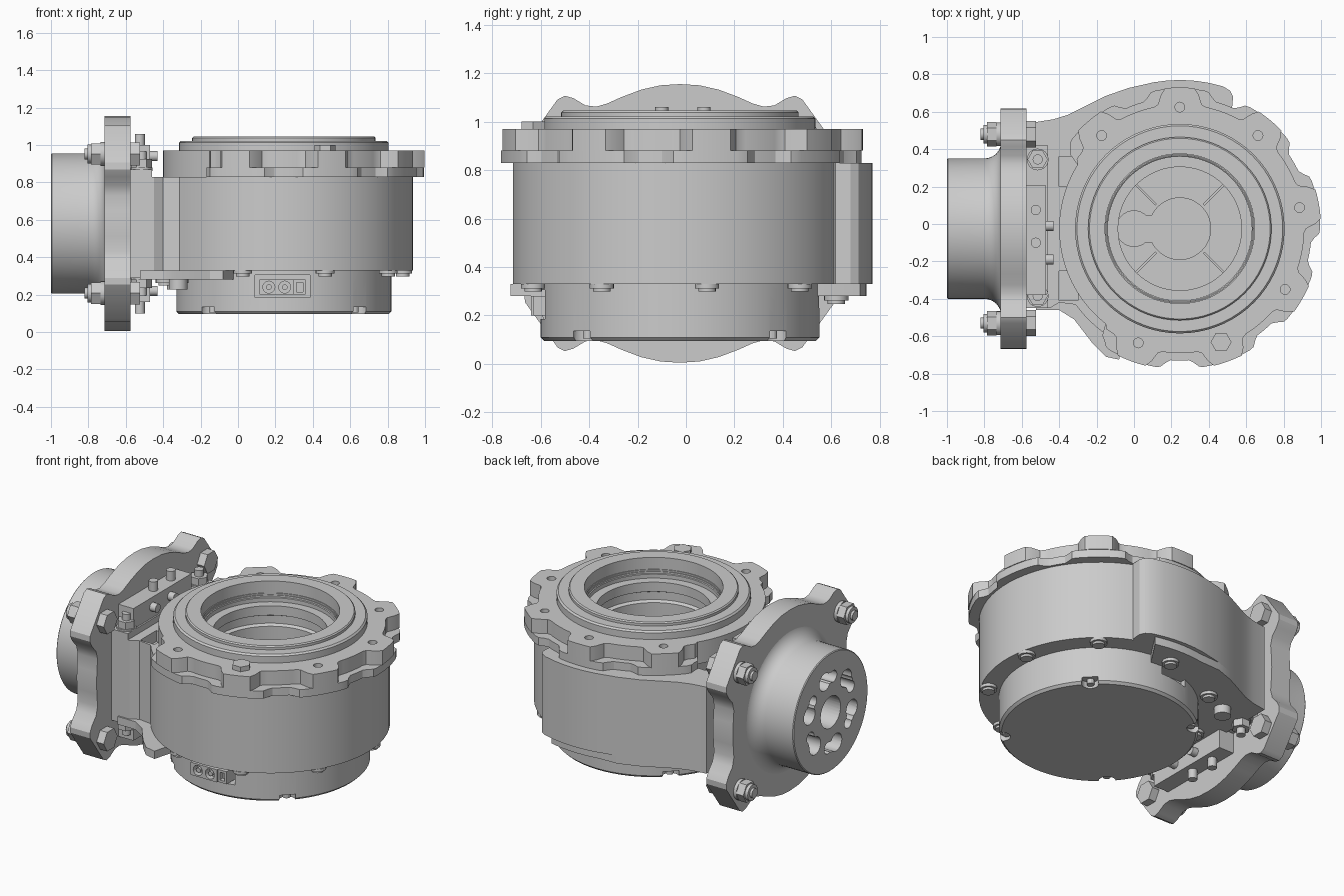
import bpy, bmesh
from math import sin, cos, radians, pi
from mathutils import Vector

if "Cube" in bpy.data.objects:
    bpy.data.objects.remove(bpy.data.objects["Cube"])

CX, CY = 0.245, -0.025      # vertical motor axis
FZ = 0.58                   # height of the horizontal output axis

# ---------- helpers ----------
def place(u, v, w, axis):
    return {'z': (u, v, w), 'x': (w, u, v), 'y': (u, w, v)}[axis]

def finish(name, bm):
    bmesh.ops.remove_doubles(bm, verts=bm.verts, dist=1e-5)
    bmesh.ops.recalc_face_normals(bm, faces=bm.faces)
    me = bpy.data.meshes.new(name)
    bm.to_mesh(me)
    bm.free()
    ob = bpy.data.objects.new(name, me)
    bpy.context.collection.objects.link(ob)
    return ob

def extrude(name, pts, w0, w1, axis='z'):
    bm = bmesh.new()
    lo = [bm.verts.new(place(u, v, w0, axis)) for u, v in pts]
    hi = [bm.verts.new(place(u, v, w1, axis)) for u, v in pts]
    bm.faces.new(lo)
    bm.faces.new(hi)
    n = len(pts)
    for i in range(n):
        j = (i + 1) % n
        bm.faces.new((lo[i], lo[j], hi[j], hi[i]))
    return finish(name, bm)

def lathe(name, prof, c, axis='z', n=72):
    bm = bmesh.new()
    rings = [[bm.verts.new(place(c[0] + r * cos(2 * pi * k / n), c[1] + r * sin(2 * pi * k / n), w, axis))
              for k in range(n)] for r, w in prof]
    for a, b in zip(rings, rings[1:]):
        for k in range(n):
            m = (k + 1) % n
            bm.faces.new((a[k], a[m], b[m], b[k]))
    return finish(name, bm)

def cyl(name, u, v, r, w0, w1, axis='z', n=24):
    return extrude(name, [(u + r * cos(2 * pi * k / n), v + r * sin(2 * pi * k / n)) for k in range(n)], w0, w1, axis)

def box(name, x0, x1, y0, y1, z0, z1):
    return extrude(name, [(x0, y0), (x1, y0), (x1, y1), (x0, y1)], z0, z1)

def cut(ob, *cutters):
    bpy.context.view_layer.objects.active = ob
    for c in cutters:
        m = ob.modifiers.new('cut', 'BOOLEAN')
        m.operation, m.object, m.solver = 'DIFFERENCE', c, 'EXACT'
        bpy.ops.object.modifier_apply(modifier=m.name)
        bpy.data.objects.remove(c)

def polar(r, deg):
    return (CX + r * cos(radians(deg)), CY + r * sin(radians(deg)))

def arc(r, a0, a1, step=5):
    n = max(1, round((a1 - a0) / step))
    return [polar(r, a0 + (a1 - a0) * i / n) for i in range(n + 1)]

def bore(r=0.395):
    return cyl('bore_cutter', CX, CY, r, 0.32, 1.2, n=72)

# ---------- bottom cap with notches, window and connector recess ----------
cap = lathe('bottom_cap', [(0, 0.095), (0.56, 0.095), (0.575, 0.11), (0.575, 0.34), (0, 0.34)], (CX, CY))
for a in (45, 135, 225, 315):
    p = polar(0.56, a)
    cut(cap, cyl('notch_cutter', *p, 0.05, 0.05, 0.135, n=16))
    cyl('cap_screw', *polar(0.535, a), 0.022, 0.105, 0.15, n=12)
cut(cap, box('socket_cutter', 0.09, 0.385, -0.7, -0.5, 0.185, 0.305),
    box('window_cutter', 0.05, 0.25, 0.48, 0.7, 0.23, 0.30))
plug = box('connector', 0.115, 0.30, -0.64, -0.48, 0.20, 0.28)
for x in (0.165, 0.25):
    cut(plug, cyl('pin_cutter', x, 0.24, 0.032, -0.7, -0.60, 'y', 16))
    cyl('connector_pin', x, 0.24, 0.015, -0.635, -0.58, 'y', 12)
small = box('small_connector', 0.30, 0.36, -0.63, -0.48, 0.20, 0.28)
cut(small, box('slot_cutter', 0.313, 0.347, -0.7, -0.60, 0.215, 0.265))

# ---------- main housing with the swollen rear and the arm ----------
rear = [(-0.03, 0.727), (-0.15, 0.685), (-0.25, 0.635), (-0.35, 0.585), (-0.43, 0.56), (-0.525, 0.545)]
outline = ([polar(0.69, 67), polar(0.70, 66.5), polar(0.76, 68), polar(0.785, 70)] + arc(0.795, 73, 100)
           + rear + [(-0.525, 0.46), (-0.58, 0.46), (-0.58, -0.45), (-0.45, -0.45), (-0.40, -0.42)]
           + arc(0.69, 216, 422))
housing = extrude('main_housing', outline, 0.33, 0.83)
cut(housing, bore())
# recessed pockets in the arm's top
for y in (0.28, -0.33):
    cut(housing, box('pocket_cutter', -0.40, -0.30, y - 0.08, y + 0.08, 0.76, 0.9))
extrude('lower_foot_plate', arc(0.77, 75, 100) + rear + [
    (-0.525, -0.46), (-0.40, -0.46), (-0.32, -0.51), (-0.22, -0.64), (-0.15, -0.71), (-0.08, -0.725),
    (-0.06, -0.65), (0.0, -0.45), (0.3, 0.5)], 0.28, 0.33)

# ---------- lobed mounting flange, two tiers ----------
def lobed(name, valley, lobe, half, z0, z1):
    pts = []
    for i in range(180):
        a = i * 2
        d = abs((a - 90 + 20) % 40 - 20)
        t = min(1, max(0, (half + 5 - d) / 5))
        r = valley + (lobe - valley) * t * t * (3 - 2 * t)
        if 147 < a < 233:
            r = 0.645
        pts.append(polar(r, a))
    ob = extrude(name, pts, z0, z1)
    cut(ob, bore())
    return ob

lower = lobed('lower_flange', 0.705, 0.75, 11, 0.83, 0.88)
upper = lobed('upper_flange', 0.665, 0.755, 6, 0.88, 0.97)
for a in (90, 50, 10, -30, -110, 130):
    for tier in (lower, upper):
        cut(tier, cyl('hole_cutter', *polar(0.65, a), 0.026, 0.82, 1.0))
cyl('flange_hex_bolt', *polar(0.645, -70), 0.056, 0.97, 1.0, n=6)
for k in range(9):
    p = polar(0.645, 90 + 40 * k)
    z = 0.28 if k in (0, 1, 2, 3) else 0.33
    cyl('underside_screw', *p, 0.05, z - 0.018, z, n=20)
    cyl('underside_screw_head', *p, 0.036, z - 0.032, z, n=20)

# ---------- stepped top ring, bore and floor ----------
liner = lathe('stepped_bore_ring', [
    (0, 0.25), (0.39, 0.25), (0.39, 0.96), (0.56, 0.96), (0.56, 1.012), (0.55, 1.022), (0.49, 1.022),
    (0.49, 1.038), (0.483, 1.045), (0.40, 1.045), (0.40, 0.955), (0.385, 0.945), (0.385, 0.92), (0.33, 0.92),
    (0.33, 0.86), (0.35, 0.85), (0.35, 0.80), (0.33, 0.79), (0.33, 0.43), (0, 0.43)], (CX, CY))
cut(liner, cyl('well_cutter', CX, CY, 0.165, 0.30, 0.6, n=48),
    cyl('lobe_cutter', -0.0, CY, 0.095, 0.30, 0.6, n=32),
    box('neck_cutter', 0.0, 0.2, CY - 0.07, CY + 0.07, 0.31, 0.6))
for a in (45, 135, 225, 315):     # ribs in the bore floor
    d, s = Vector((cos(radians(a)), sin(radians(a)))), Vector((-sin(radians(a)), cos(radians(a))))
    c = Vector((CX, CY))
    q = [c + d * r + s * w for r, w in ((0.18, -0.006), (0.335, -0.006), (0.335, 0.006), (0.18, 0.006))]
    extrude('floor_rib', [tuple(p) for p in q], 0.42, 0.445)

# ---------- side flange plate ----------
quarter = [(0, .575), (.08, .57), (.16, .552), (.24, .522), (.30, .495), (.345, .482), (.39, .487), (.44, .517),
           (.475, .527), (.505, .512), (.64, .325), (.642, .29), (.62, .25), (.58, .205), (.565, .15), (.572, .07)]
left = [(-u, v) for u, v in quarter[:0:-1]]
half = left + quarter
loop = half + [(.575, 0)] + [(u, -v) for u, v in half[::-1]] + [(-.575, 0)]
extrude('side_flange', [(CY + u, FZ + v) for u, v in loop], -0.715, -0.575, 'x')

# ---------- output neck with fillet, centre hole and keyhole slots ----------
fillet = [(0.465 - 0.09 * sin(radians(t)), -0.80 + 0.09 * (1 - cos(radians(t)))) for t in range(90, -1, -15)]
fillet = [(0.375 + 0.09 * (1 - cos(radians(t))), -0.80 + 0.09 * sin(radians(t))) for t in range(0, 91, 15)]
neck = lathe('output_neck', [(0, -1.0), (0.37, -1.0), (0.375, -0.995)] + fillet + [(0, -0.71)], (CY, FZ), 'x')
cut(neck, cyl('centre_cutter', CY, FZ, 0.10, -1.1, -0.80, 'x', 32))
for k in range(6):
    for off, r, depth in ((0, 0.056, -0.88), (12, 0.036, -0.90), (22, 0.036, -0.90)):
        a = radians(k * 60 + 15 + off)
        cut(neck, cyl('slot_cutter', CY + 0.22 * cos(a), FZ + 0.22 * sin(a), r, -1.1, depth, 'x', 20))

# ---------- flange bolts: hex head inside, nut and tip outside ----------
for sy in (-1, 1):
    for sz in (-1, 1):
        y, z = CY + sy * 0.505, FZ + sz * 0.372
        cyl('flange_bolt_head', y, z, 0.07, -0.576, -0.525, 'x', 6)
        cyl('flange_washer', y, z, 0.064, -0.735, -0.714, 'x')
        cyl('flange_nut', y, z, 0.066, -0.785, -0.734, 'x', 6)
        cyl('flange_nut_collar', y, z, 0.05, -0.805, -0.784, 'x')
        cyl('flange_bolt_tip', y, z, 0.03, -0.82, -0.80, 'x', 16)

# ---------- clamp blocks and pins, mirrored above and below ----------
for s in (1, -1):
    def zz(a, b):
        return sorted((FZ + s * a, FZ + s * b))
    box('clamp_block', -0.58, -0.47, -0.38, 0.205, *zz(0.245, 0.42))
    box('clamp_ledge', -0.58, -0.46, -0.45, 0.42, *zz(0.24, 0.29))
    for y in (0.075, -0.10):
        cyl('clamp_pin', -0.525, y, 0.027, *zz(0.41, 0.48), n=20)
    for y in (-0.01, -0.19):
        cyl('clamp_screw', y, FZ + s * 0.36, 0.027, -0.475, -0.43, 'x', 20)
    for y in (0.345, -0.385):
        cyl('arm_bolt_washer', -0.515, y, 0.058, *zz(0.28, 0.30))
        cyl('arm_bolt_head', -0.515, y, 0.054, *zz(0.30, 0.345), n=6)
        cyl('arm_bolt_tip', -0.515, y, 0.027, *zz(0.34, 0.385), n=16)
for p in ((-0.32, -0.42), (-0.33, 0.40)):
    cyl('foot_socket_screw', *p, 0.05, 0.228, 0.28, n=20)

# ---------- smooth shading, sharp edges kept ----------
bpy.ops.object.select_all(action='SELECT')
bpy.context.view_layer.objects.active = housing
bpy.ops.object.shade_smooth_by_angle(angle=radians(28))
